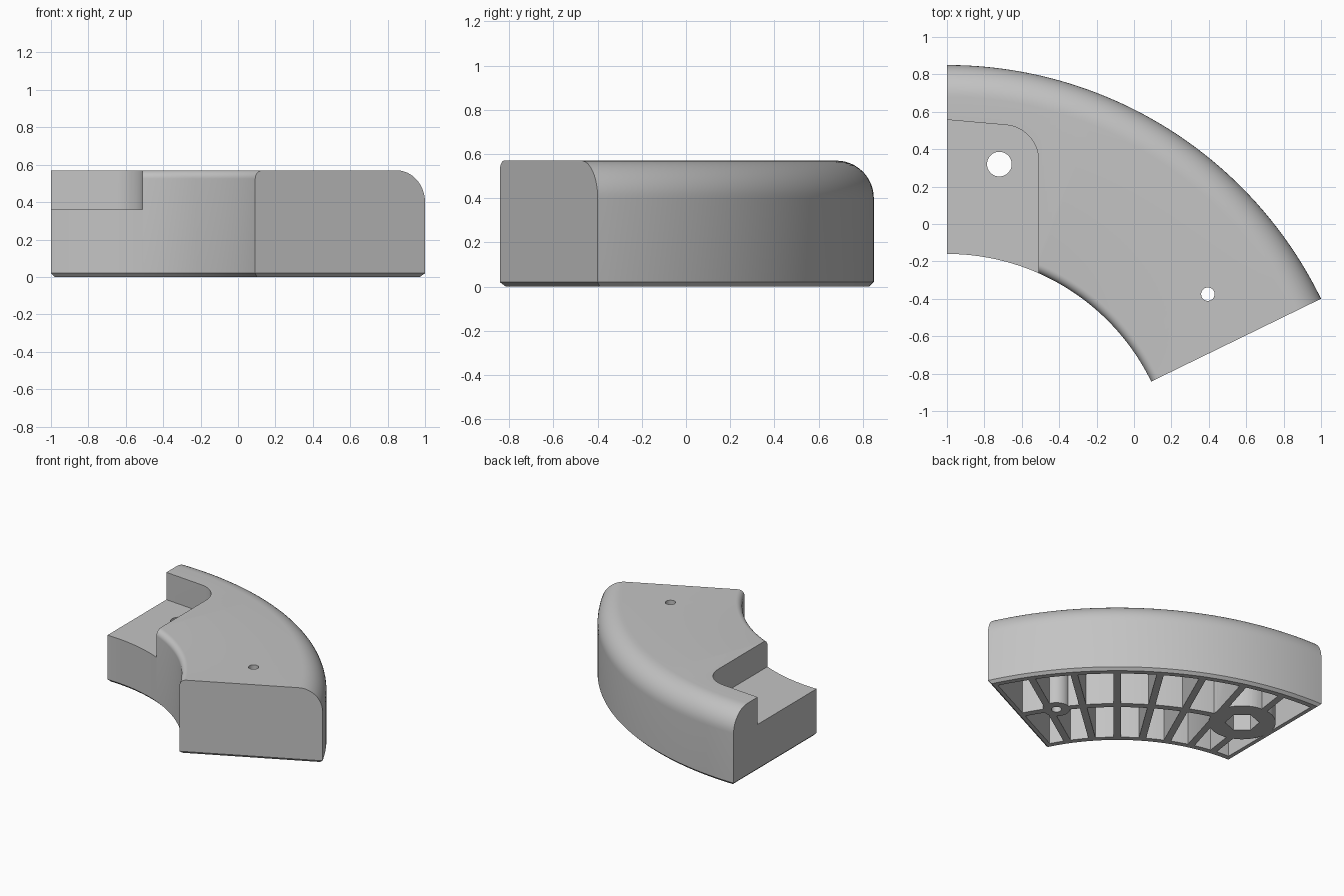
import bpy, bmesh
from math import sin, cos, asin, pi, radians

if "Cube" in bpy.data.objects:
    bpy.data.objects.remove(bpy.data.objects["Cube"], do_unlink=True)

CX, CY = -1.0, -1.375          # centre of the arcs
R_IN, R_OUT, HEIGHT = 1.215, 2.225, 0.57
A0, A1 = radians(26), radians(90)
CHAMFER, WALL, RIB = 0.02, 0.06, 0.05
R_MID = (R_IN + R_OUT) / 2

grey = bpy.data.materials.new("plain grey")
grey.use_nodes = True
grey.diffuse_color = (0.55, 0.55, 0.55, 1)
grey.node_tree.nodes["Principled BSDF"].inputs["Base Color"].default_value = (0.55, 0.55, 0.55, 1)


def polar(r, a):
    return CX + r * cos(a), CY + r * sin(a)


def finish(bm, name):
    bmesh.ops.recalc_face_normals(bm, faces=bm.faces)
    mesh = bpy.data.meshes.new(name)
    bm.to_mesh(mesh)
    bm.free()
    mesh.materials.append(grey)
    obj = bpy.data.objects.new(name, mesh)
    bpy.context.collection.objects.link(obj)
    return obj


def add_prism(bm, outline, z0, z1):
    low = [bm.verts.new((x, y, z0)) for x, y in outline]
    high = [bm.verts.new((x, y, z1)) for x, y in outline]
    bm.faces.new(low)
    bm.faces.new(high)
    for i in range(len(low)):
        j = (i + 1) % len(low)
        bm.faces.new((low[i], low[j], high[j], high[i]))


def prism(name, outline, z0, z1):
    bm = bmesh.new()
    add_prism(bm, outline, z0, z1)
    return finish(bm, name)


def circle(x, y, r, n=48, turn=0.0):
    return [(x + r * cos(turn + 2 * pi * i / n), y + r * sin(turn + 2 * pi * i / n)) for i in range(n)]


def subtract(target, cutter):
    cutter.hide_render = True
    mod = target.modifiers.new("cut", 'BOOLEAN')
    mod.operation, mod.solver, mod.object = 'DIFFERENCE', 'EXACT', cutter
    bpy.context.view_layer.objects.active = target
    bpy.ops.object.modifier_apply(modifier=mod.name)
    bpy.data.objects.remove(cutter, do_unlink=True)


def fillet(cr, cz, r, start, end, n=12):
    return [(cr + r * cos(start + (end - start) * i / n), cz + r * sin(start + (end - start) * i / n))
            for i in range(n + 1)]


# Curved block: rounded section swept around the arc, chamfered along the bottom
big, small = 0.17, 0.045
section = [(R_IN + CHAMFER, 0), (R_OUT - CHAMFER, 0), (R_OUT, CHAMFER)]
section += fillet(R_OUT - big, HEIGHT - big, big, 0, pi / 2)
section += fillet(R_IN + small, HEIGHT - small, small, pi / 2, pi, 8)
section.append((R_IN, CHAMFER))
bm = bmesh.new()
rings = []
STEPS = 64
for i in range(STEPS + 1):
    a = A0 + (A1 - A0) * i / STEPS
    ring = []
    for r, z in section:
        inset = CHAMFER / r if z == 0 else 0
        b = min(max(a, A0 + inset), A1 - inset)
        ring.append(bm.verts.new((*polar(r, b), z)))
    rings.append(ring)
for p, q in zip(rings, rings[1:]):
    for k in range(len(section)):
        m = (k + 1) % len(section)
        bm.faces.new((p[k], p[m], q[m], q[k]))
for ring in (rings[0], rings[-1]):
    bm.faces.new(ring[2:])
    bm.faces.new((ring[0], ring[1], ring[2], ring[-1]))
block = finish(bm, "curved_block")


# Corner recess outline, optionally grown outward
def recess_outline(grow):
    r = 0.19 + grow
    pts = fillet(-0.70, 0.34, r, 0, radians(85), 16)
    x, y = pts[-1]
    return pts + [(-1.2, y + (x + 1.2) * 0.0875), (-1.2, -0.6), (-0.70 + r, -0.6)]


# Hollow bays under the block, separated by radial ribs and one curved rib
BAYS = 8
bm = bmesh.new()
for r0, r1 in ((R_IN + WALL, R_MID - RIB / 2), (R_MID + RIB / 2, R_OUT - WALL)):
    for i in range(BAYS):
        lo = A0 + (A1 - A0) * i / BAYS
        hi = A0 + (A1 - A0) * (i + 1) / BAYS
        first = RIB if i == 0 else RIB / 2
        last = RIB if i == BAYS - 1 else RIB / 2
        outline = []
        for r, order in ((r0, range(9)), (r1, range(8, -1, -1))):
            s, e = lo + asin(first / r), hi - asin(last / r)
            outline += [polar(r, s + (e - s) * k / 8) for k in order]
        add_prism(bm, outline, -0.1, 0.49)
bays = finish(bm, "hollow_bays")

# Screw positions: large hole in the recess, small hole at the other end
BIG_HOLE, SMALL_HOLE = (-0.72, 0.32), (0.395, -0.375)
subtract(bays, prism("large_boss", circle(*BIG_HOLE, 0.235), -0.2, 0.7))
subtract(bays, prism("small_boss", circle(*SMALL_HOLE, 0.095), -0.2, 0.7))
subtract(bays, prism("recess_floor", recess_outline(0.05), 0.30, 0.7))

# Carve everything out of the block
subtract(block, bays)
subtract(block, prism("corner_recess", recess_outline(0), 0.36, 0.8))
subtract(block, prism("large_hole", circle(*BIG_HOLE, 0.066), -0.2, 0.8))
subtract(block, prism("small_hole", circle(*SMALL_HOLE, 0.036, 32), -0.2, 0.8))
subtract(block, prism("nut_pocket", circle(*BIG_HOLE, 0.12, 6, radians(80)), -0.2, 0.16))

# Smooth curves, sharp edges
bpy.ops.object.select_all(action='DESELECT')
block.select_set(True)
bpy.context.view_layer.objects.active = block
bpy.ops.object.shade_smooth_by_angle(angle=radians(30))
